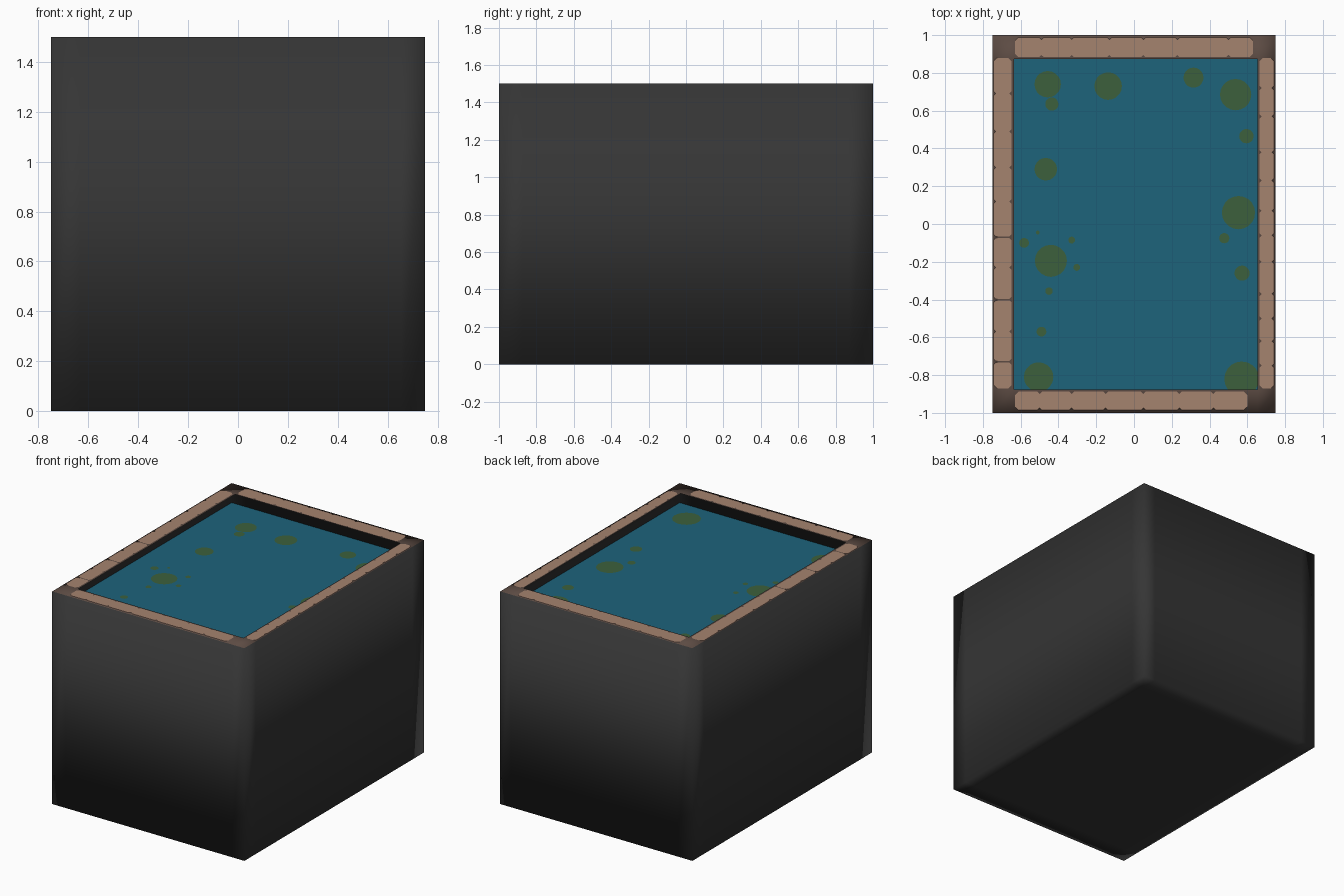
import bpy, bmesh, math

if "Cube" in bpy.data.objects:
    bpy.data.objects.remove(bpy.data.objects["Cube"])


def material(name, srgb):
    m = bpy.data.materials.new(name)
    lin = [((c / 255 + 0.055) / 1.055) ** 2.4 for c in srgb]
    m.diffuse_color = (*lin, 1)
    m.use_nodes = True
    m.node_tree.nodes["Principled BSDF"].inputs["Base Color"].default_value = m.diffuse_color
    return m


WALL = material("charcoal wall", (53, 53, 53))
MORTAR = material("dark brown mortar", (92, 75, 67))
STONE = material("tan stone", (165, 131, 111))
WATER = material("teal water", (29, 99, 123))
ALGAE = material("green algae", (60, 96, 60))

XS = [-0.75, -0.635, 0.655, 0.75]
YS = [-1.0, -0.875, 0.873, 1.0]
TOP, LEVEL = 1.5, 1.363


def make_object(name, bm, *mats, smooth=False):
    mesh = bpy.data.meshes.new(name)
    bm.to_mesh(mesh)
    bm.free()
    for m in mats:
        mesh.materials.append(m)
    for p in mesh.polygons:
        p.use_smooth = smooth
    ob = bpy.data.objects.new(name, mesh)
    bpy.context.collection.objects.link(ob)
    return ob


def flat_patch(bm, outline, z):
    """One flat face from a counter-clockwise outline."""
    bm.faces.new([bm.verts.new((x, y, z)) for x, y in outline])


# Outer shell: three-by-three grid, with a flat rim open in the middle
bm = bmesh.new()
grid = {(i, j, k): bm.verts.new((XS[i], YS[j], k * TOP))
        for i in range(4) for j in range(4) for k in range(2)}
for i in range(3):
    for j in range(3):
        bm.faces.new([grid[i, j, 0], grid[i, j + 1, 0],
                      grid[i + 1, j + 1, 0], grid[i + 1, j, 0]])
        if (i, j) != (1, 1):
            f = bm.faces.new([grid[i, j, 1], grid[i + 1, j, 1],
                              grid[i + 1, j + 1, 1], grid[i, j + 1, 1]])
            f.material_index = 1
for a in range(3):
    for b, flip in ((0, False), (3, True)):
        front = [grid[a, b, 0], grid[a + 1, b, 0], grid[a + 1, b, 1], grid[a, b, 1]]
        side = [grid[b, a + 1, 0], grid[b, a, 0], grid[b, a, 1], grid[b, a + 1, 1]]
        for q in (front, side):
            bm.faces.new(q[::-1] if flip else q)
make_object("basin_shell", bm, WALL, MORTAR, smooth=True)

# Water surface, reaching under the rim to the outer walls
bm = bmesh.new()
flat_patch(bm, [(-0.749, -0.999), (0.749, -0.999), (0.749, 0.999), (-0.749, 0.999)],
           LEVEL)
make_object("water", bm, WATER)


# Rim stones: rows of chamfered patches, touching so that only notches show
def stone_row(name, joints, lo, hi, along_x, gaps=()):
    bm = bmesh.new()
    last = len(joints) - 2
    for n, (a, b) in enumerate(zip(joints, joints[1:])):
        a += 0.004 if a in gaps else 0
        b -= 0.004 if b in gaps else 0
        ca = 0.018 if n == 0 else 0.012
        cb = 0.018 if n == last else 0.012
        pts = [(a + ca, lo), (b - cb, lo), (b, lo + cb), (b, hi - cb),
               (b - cb, hi), (a + ca, hi), (a, hi - ca), (a, lo + ca)]
        if not along_x:
            pts = [(y, x) for x, y in reversed(pts)]
        flat_patch(bm, pts, TOP + 0.001)
    make_object(name, bm, STONE)


stone_row("back_stones", [-0.63, -0.49, -0.33, -0.13, 0.05, 0.23, 0.5, 0.63],
          0.883, 0.988, True)
stone_row("front_stones", [-0.63, -0.5, -0.33, -0.15, 0.05, 0.24, 0.42, 0.6],
          -0.985, -0.888, True)
stone_row("left_stones", [-0.87, -0.73, -0.57, -0.4, -0.23, -0.07, 0.12, 0.3,
                          0.49, 0.69, 0.88], -0.744, -0.648, False,
          gaps=(-0.73, -0.4, -0.07))
stone_row("right_stones", [-0.87, -0.75, -0.62, -0.5, -0.37, -0.2, -0.06, 0.07,
                           0.23, 0.38, 0.57, 0.72, 0.88], 0.664, 0.742, False)

# Algae patches floating on the water
PATCHES = [(-0.457, 0.74, 0.07), (-0.435, 0.635, 0.035), (-0.137, 0.73, 0.073),
           (0.315, 0.775, 0.053), (0.538, 0.685, 0.083), (0.595, 0.465, 0.038),
           (-0.467, 0.29, 0.06), (0.553, 0.06, 0.088), (0.478, -0.075, 0.027),
           (0.572, -0.26, 0.04), (-0.44, -0.195, 0.085), (-0.582, -0.1, 0.026),
           (-0.33, -0.085, 0.018), (-0.303, -0.23, 0.018), (-0.45, -0.355, 0.02),
           (-0.49, -0.57, 0.026), (-0.505, -0.81, 0.078), (0.57, -0.82, 0.092),
           (-0.51, -0.045, 0.01)]
bm = bmesh.new()
for n, (cx, cy, r) in enumerate(PATCHES):
    angles = [math.tau * s / 20 for s in range(20)]
    flat_patch(bm, [(cx + r * math.cos(t), cy + r * math.sin(t)) for t in angles],
               LEVEL + 0.001 + 0.0001 * n)
make_object("algae_patches", bm, ALGAE)
